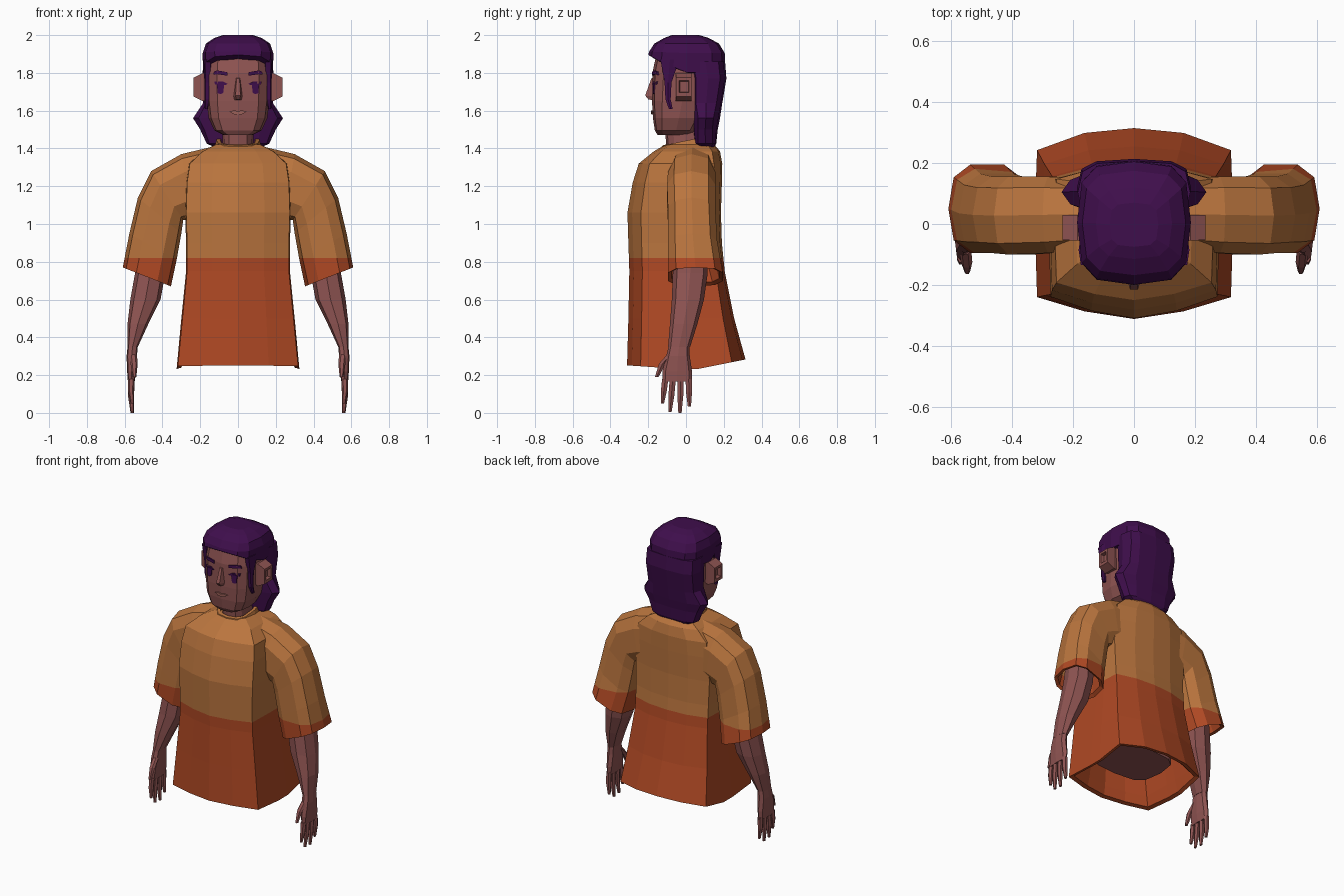
import bpy, bmesh, math
from mathutils import Vector

if "Cube" in bpy.data.objects:
    bpy.data.objects.remove(bpy.data.objects["Cube"])


def material(name, r, g, b):
    m = bpy.data.materials.new(name)
    lin = [((c / 255 + 0.055) / 1.055) ** 2.4 for c in (r, g, b)]
    m.diffuse_color = (*lin, 1)
    m.use_nodes = True
    m.node_tree.nodes["Principled BSDF"].inputs["Base Color"].default_value = m.diffuse_color
    return m


TAN = material("tan_cloth", 186, 117, 62)
RUST = material("rust_cloth", 176, 73, 36)
SKIN = material("skin", 143, 84, 82)
LIP = material("lip", 158, 98, 90)
HAIR = material("purple_hair", 63, 14, 76)


def loft(name, rings, mats, mirror=False, split=None):
    """Skin a list of equal rings, cap both ends; split = height of colour change."""
    bm = bmesh.new()
    vs = [[bm.verts.new(p) for p in r] for r in rings]
    n = len(rings[0])
    for a, b in zip(vs, vs[1:]):
        for i in range(n):
            j = (i + 1) % n
            bm.faces.new((a[i], a[j], b[j], b[i]))
    bm.faces.new(vs[0])
    bm.faces.new(vs[-1])
    if split:
        bmesh.ops.bisect_plane(bm, geom=bm.verts[:] + bm.edges[:] + bm.faces[:],
                               plane_co=(0, 0, split), plane_no=(0, 0, 1))
        for f in bm.faces:
            f.material_index = int(f.calc_center_median().z < split)
    bmesh.ops.recalc_face_normals(bm, faces=bm.faces[:])
    me = bpy.data.meshes.new(name)
    bm.to_mesh(me)
    bm.free()
    for m in mats:
        me.materials.append(m)
    ob = bpy.data.objects.new(name, me)
    bpy.context.collection.objects.link(ob)
    if mirror:
        mod = ob.modifiers.new("mirror", 'MIRROR')
        mod.use_mirror_merge = False
    return ob


def curve(n, e):
    """Rounded-square unit outline."""
    for i in range(n):
        t = 2 * math.pi * i / n
        c, s = math.cos(t), math.sin(t)
        yield (math.copysign(abs(c) ** e, c) if abs(c) > 1e-6 else 0,
               math.copysign(abs(s) ** e, s) if abs(s) > 1e-6 else 0)


def flat(z, hx, y0, y1, xc=0, n=12, e=0.6):
    """Horizontal ring; z is a number or a function of y."""
    out = []
    for c, s in curve(n, e):
        y = (y0 + y1) / 2 + s * (y1 - y0) / 2
        out.append((xc + c * hx, y, z(y) if callable(z) else z))
    return out


def chest(z, hx, yf, yb):
    """Shirt ring with flat sides and gently bowed front and back."""
    half = [(0, yf), (.5, .92 * yf), (.98, .77 * yf), (1, .1 * yf), (1, .2 * yb),
            (.98, .77 * yb), (.5, .95 * yb), (0, yb)]
    pts = half + [(-x, y) for x, y in half[-2:0:-1]]
    return [(x * hx, y, z(y) if callable(z) else z) for x, y in pts]


def slanted(outer, inner, y0, y1, n=10):
    """Sleeve ring spanned by its outer and inner (x, z) points."""
    o, i = Vector(outer), Vector(inner)
    c, u = (o + i) / 2, (o - i) / 2
    return [(c.x + u.x * a, (y0 + y1) / 2 + b * (y1 - y0) / 2, c.y + u.y * a)
            for a, b in curve(n, .7)]


def tube(name, pts, mat, n=6):
    """Tapered limb through (x, y, z, radius) points."""
    rings = [[(x + .9 * r * math.cos(k * math.tau / n), y + r * math.sin(k * math.tau / n), z)
              for k in range(n)] for x, y, z, r in pts]
    return loft(name, rings, [mat], True)


# shirt body, with folded hem and inner wall
hem = lambda y: .23 + .2 * max(0, y - .05) + .07 * max(0, -y)
loft("shirt_body", [
    chest(.55, .25, -.26, .19), chest(.32, .285, -.275, .255),
    chest(lambda y: hem(y) + .008, .30, -.285, .29),
    chest(hem, .325, -.312, .315), chest(.5, .30, -.305, .255), chest(.75, .275, -.30, .205),
    chest(.9, .275, -.305, .19), chest(1.06, .28, -.31, .185), chest(1.22, .275, -.282, .19),
    chest(1.32, .26, -.25, .192), chest(1.385, .19, -.17, .18), chest(1.42, .12, -.11, .15),
], [TAN, RUST], split=.82)

# waist seen through the bottom of the shirt
loft("waist", [flat(.37, .22, -.19, .17), flat(.6, .24, -.2, .17)], [SKIN])

# sleeves
loft("sleeve", [
    slanted((.09, 1.42), (.12, 1.05), -.08, .15),
    slanted((.30, 1.37), (.24, 1.03), -.10, .16),
    slanted((.46, 1.28), (.29, 1.02), -.105, .16),
    slanted((.53, 1.14), (.30, .95), -.10, .16),
    slanted((.575, .95), (.325, .81), -.10, .17),
    slanted((.61, .77), (.355, .67), -.10, .20),
    slanted((.59, .772), (.375, .688), -.08, .18),
    slanted((.555, .9), (.36, .82), -.075, .14),
], [TAN, RUST], True, .82)

# collar
tilt = lambda d: (lambda y: 1.395 + d + .2 * (y + .13))
loft("collar", [flat(tilt(-.02), .125, -.135, .15, e=.7), flat(tilt(.02), .115, -.125, .15, e=.7),
                flat(tilt(.02), .095, -.11, .13, e=.7), flat(tilt(-.01), .09, -.1, .12, e=.7)], [TAN])

# arms and hands
loft("arm", [
    flat(.95, .075, -.05, .11, .45, 8, .8), flat(.74, .08, -.07, .115, .465, 8, .8),
    flat(.6, .08, -.075, .095, .49, 8, .8), flat(.47, .055, -.085, .06, .53, 8, .8),
    flat(.35, .028, -.095, .022, .558, 8, .8),
], [SKIN], True)
loft("palm", [
    flat(.36, .026, -.09, .018, .558, 8, .7), flat(.30, .028, -.105, .02, .562, 8, .7),
    flat(.22, .024, -.125, .032, .563, 8, .7), flat(.165, .018, -.125, .032, .565, 8, .7),
], [SKIN], True)
for label, y0, y1, z0, z1 in (("index", -.11, -.125, .18, .05), ("middle", -.07, -.085, .18, .005),
                              ("ring", -.028, -.032, .18, 0), ("little", .014, .018, .18, .035)):
    tube(label + "_finger", [(.565, y0, z0, .019), (.566, (y0 + y1) / 2, (z0 + z1) / 2, .018),
                             (.56, y1, z1, .01)], SKIN)
tube("thumb", [(.555, -.08, .31, .022), (.55, -.125, .26, .021), (.548, -.155, .19, .011)], SKIN)

# neck and head
loft("neck", [flat(1.36, .085, -.1, .1, e=.8), flat(1.55, .078, -.115, .09, e=.8)], [SKIN])
loft("head", [
    flat(1.47, .075, -.15, .03), flat(1.495, .125, -.165, .06), flat(1.56, .155, -.175, .1),
    flat(1.65, .166, -.18, .14), flat(1.8, .168, -.178, .17), flat(1.93, .155, -.15, .15),
], [SKIN])
loft("nose", [
    [(-.012, -.17, 1.775), (.012, -.17, 1.775), (.008, -.184, 1.77), (-.008, -.184, 1.77)],
    [(-.025, -.17, 1.675), (.025, -.17, 1.675), (.013, -.216, 1.68), (-.013, -.216, 1.68)],
    [(-.02, -.17, 1.655), (.02, -.17, 1.655), (.01, -.2, 1.66), (-.01, -.2, 1.66)],
], [SKIN])


def ear_ring(x, y0, y1, z0, z1):
    return [(x, y0, z0), (x, y1, z0), (x, y1, z1), (x, y0, z1)]


# ears with a sunken middle
loft("ear", [
    ear_ring(.14, -.04, .02, 1.66, 1.79), ear_ring(.185, -.055, .03, 1.65, 1.80),
    ear_ring(.235, -.052, .03, 1.675, 1.775), ear_ring(.235, -.036, .015, 1.695, 1.76),
    ear_ring(.212, -.032, .012, 1.70, 1.755),
], [SKIN], True)


def plate(name, pts, mat, mirror=True):
    """Thin painted detail following the face surface."""
    face = lambda x: -.18 + .12 * abs(x) if abs(x) < .109 else -.167 + .97 * (abs(x) - .109)
    loft(name, [[(x, face(x) + d, z) for x, z in pts] for d in (-.006, .003)], [mat], mirror)


# painted face details
plate("eye", [(.072, 1.745), (.078, 1.695), (.09, 1.688), (.108, 1.692), (.112, 1.745)], HAIR)
plate("eyelash", [(.055, 1.742), (.065, 1.737), (.122, 1.738), (.126, 1.755), (.08, 1.755)], HAIR)
plate("eyebrow", [(.055, 1.785), (.109, 1.793), (.13, 1.79), (.128, 1.806), (.109, 1.813),
                  (.055, 1.803)], HAIR)
plate("mouth", [(-.045, 1.595), (-.02, 1.58), (.02, 1.58), (.045, 1.595), (.02, 1.602),
                (0, 1.597), (-.02, 1.602)], LIP, False)

# hair: cap with fringe, long back, and sideburns
fringe = lambda y: 1.80 + .55 * max(0, -y - .03)
loft("hair_cap", [
    flat(fringe, .165, -.17, .19), flat(lambda y: fringe(y) + .002, .186, -.2, .21),
    flat(lambda y: 1.905 + .04 * max(0, -y), .187, -.195, .205),
    flat(1.955, .17, -.168, .175), flat(1.985, .125, -.115, .12), flat(2.0, .08, -.075, .07),
], [HAIR])
loft("hair_back", [
    flat(1.405, .12, .07, .15), flat(1.425, .165, .045, .16), flat(1.5, .2, .035, .168, e=.8),
    flat(1.56, .238, .03, .18, e=.9), flat(1.64, .185, .022, .192, e=.65),
    flat(1.77, .188, .02, .214), flat(1.86, .185, .0, .207),
], [HAIR])
loft("sideburn", [flat(1.61, .008, -.092, -.07, .168, 6), flat(1.66, .014, -.11, -.08, .163, 6),
                  flat(1.75, .018, -.115, -.075, .16, 6), flat(1.87, .022, -.14, -.03, .16, 6)],
     [HAIR], True)
